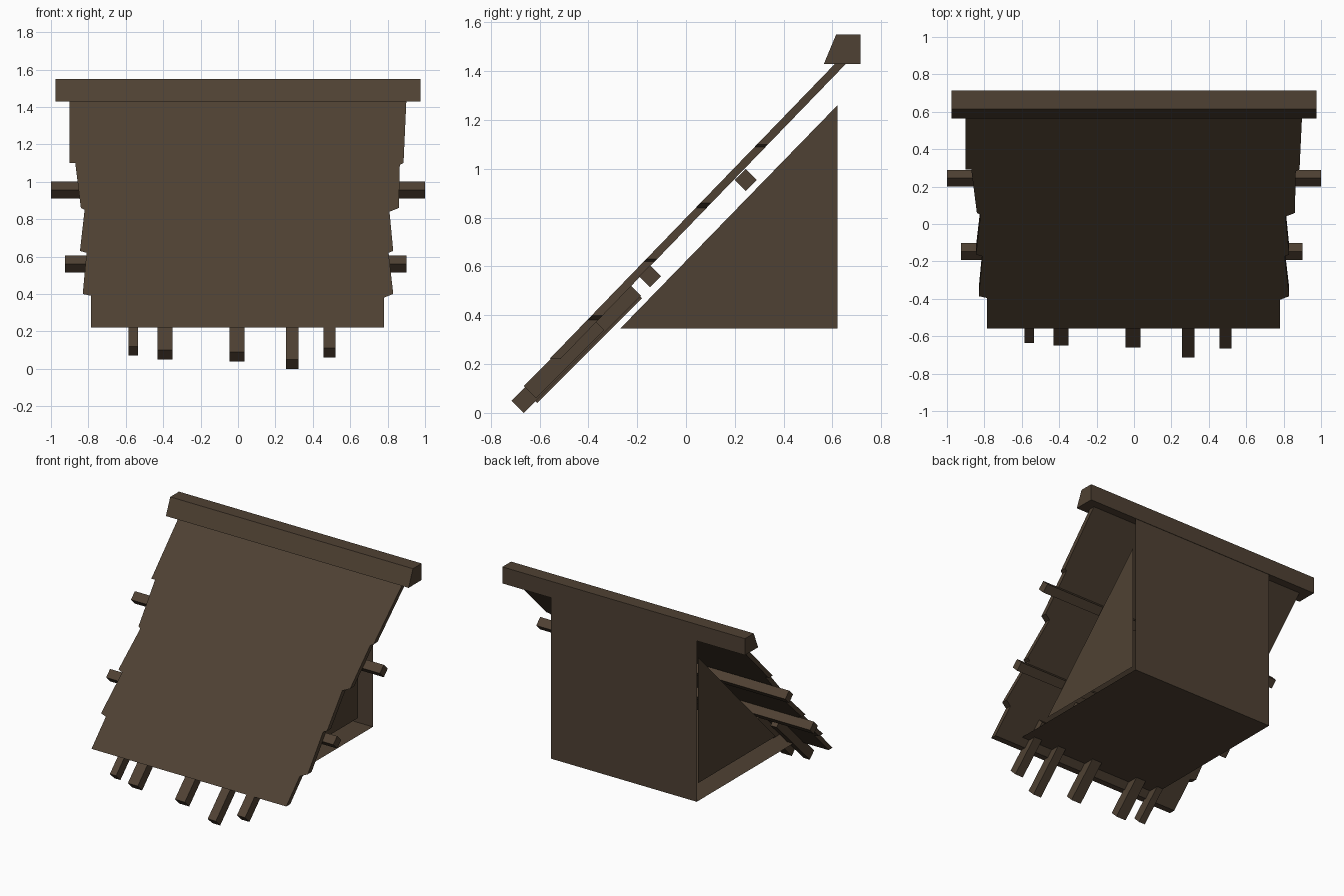
import bpy, math
from mathutils import Vector

if "Cube" in bpy.data.objects:
    bpy.data.objects.remove(bpy.data.objects["Cube"])

wood = bpy.data.materials.new("dark brown wood")
wood.diffuse_color = (0.078, 0.053, 0.033, 1)
wood.use_nodes = True
wood.node_tree.nodes["Principled BSDF"].inputs["Base Color"].default_value = wood.diffuse_color


def add_mesh(name, verts, faces):
    me = bpy.data.meshes.new(name)
    me.from_pydata(verts, [], faces)
    me.materials.append(wood)
    ob = bpy.data.objects.new(name, me)
    bpy.context.collection.objects.link(ob)
    return ob


def extrude(name, outline, offset):
    """Solid made by sweeping a closed outline along an offset vector."""
    n = len(outline)
    a = [Vector(p) for p in outline]
    b = [p + Vector(offset) for p in a]
    faces = [tuple(range(n)), tuple(reversed(range(n, 2 * n)))]
    faces += [((i + 1) % n, i, n + i, n + (i + 1) % n) for i in range(n)]
    ob = add_mesh(name, a + b, faces)
    # wind the faces so the first one looks away from the sweep
    normal = ob.data.polygons[0].normal
    if normal.dot(Vector(offset)) > 0:
        ob.data.flip_normals()
    return ob


# ridge beam with a sloped front
ridge = [(0.565, 1.43), (0.615, 1.55), (0.715, 1.55), (0.715, 1.43)]
extrude("ridge_beam", [(-0.975, y, z) for y, z in ridge], (1.95, 0, 0))

# leaning roof sheet with stepped side edges, given as (x, z)
left = [(-0.90, 1.43), (-0.90, 1.10), (-0.87, 1.10), (-0.84, 0.86), (-0.82, 0.85),
        (-0.845, 0.63), (-0.81, 0.62), (-0.83, 0.40), (-0.785, 0.39), (-0.785, 0.22)]
right = [(0.78, 0.22), (0.78, 0.38), (0.83, 0.40), (0.805, 0.62), (0.83, 0.63),
         (0.81, 0.84), (0.86, 0.86), (0.865, 1.09), (0.885, 1.10), (0.90, 1.43)]
slope = (0.61 + 0.56) / (1.43 - 0.22)
extrude("roof_sheet", [(x, -0.56 + (z - 0.22) * slope, z) for x, z in left + right],
        (0, 0.045, 0))

# cross poles under the roof, turned to the slope
for name, x0, x1, y, z in [("upper_cross_pole", -1.0, 1.0, 0.245, 0.955),
                           ("lower_cross_pole", -0.925, 0.90, -0.147, 0.56)]:
    r = 0.045
    extrude(name, [(x0, y, z + r), (x0, y + r, z), (x0, y, z - r), (x0, y - r, z)],
            (x1 - x0, 0, 0))

# short rafters poking out below: x, width, lowest z, foremost y, run along y
rafters = [(-0.56, 0.05, 0.07, -0.635, 0.38), (-0.39, 0.08, 0.05, -0.65, 0.40),
           (-0.005, 0.08, 0.04, -0.66, 0.43), (0.29, 0.065, 0.0, -0.715, 0.48),
           (0.49, 0.065, 0.06, -0.665, 0.28)]
for i, (x, w, z, y, run) in enumerate(rafters):
    t = 0.05
    x0 = x - w / 2
    profile = [(y, z + t), (y + t, z), (y + t + run, z + run), (y + run, z + t + run)]
    extrude(f"rafter_{i + 1}", [(x0, b, c) for b, c in profile], (w, 0, 0))

# thin back wall and floor of the shelter
W = 0.585
add_mesh("back_wall", [(W, 0.712, 0.26), (-W, 0.712, 0.26), (-W, 0.712, 1.44), (W, 0.712, 1.44)],
         [(0, 1, 2, 3)])
add_mesh("floor", [(-W, 0.712, 0.26), (W, 0.712, 0.26), (W, -0.47, 0.26), (-W, -0.47, 0.26)],
         [(0, 1, 2, 3)])

# triangular side panels, set in a little
for name, x in [("right_side_panel", 0.53), ("left_side_panel", -0.53)]:
    tri = [(x, -0.27, 0.345), (x, 0.62, 0.345), (x, 0.62, 1.26)]
    add_mesh(name, tri, [(0, 1, 2) if x > 0 else (2, 1, 0)])
